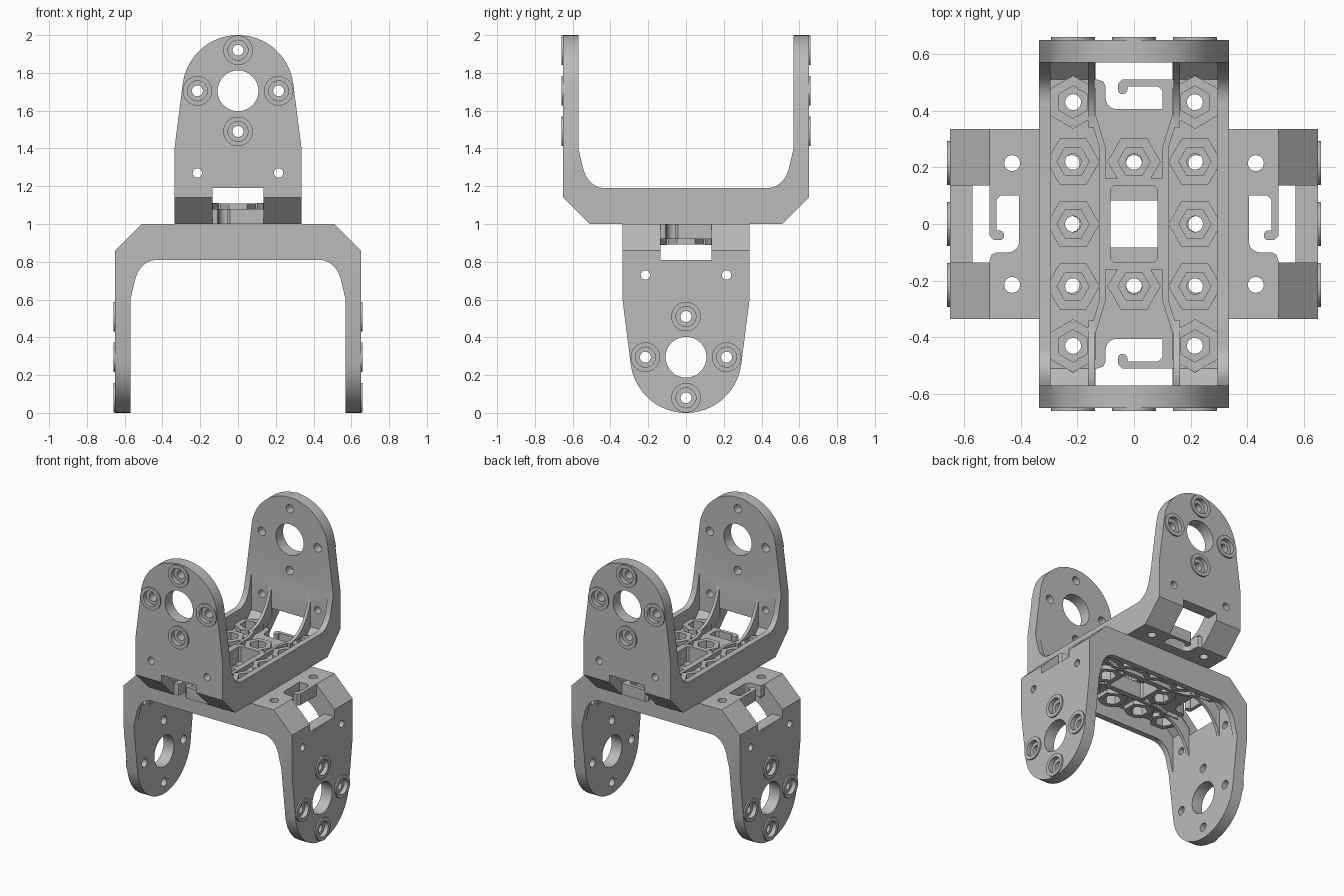
import bpy, bmesh
from math import sin, cos, pi, radians
from mathutils import Matrix

cube = bpy.data.objects.get("Cube")
if cube:
    bpy.data.objects.remove(cube, do_unlink=True)

grey = bpy.data.materials.new("light_grey")
grey.use_nodes = True
colour = (0.5, 0.5, 0.5, 1)
grey.diffuse_color = colour
grey.node_tree.nodes["Principled BSDF"].inputs["Base Color"].default_value = colour

# Main sizes of one bracket, base on z = 0, arms pointing up at +y and -y
HALF_W, WALL_IN = 0.335, 0.295
ARM_OUT, ARM_IN, CHAMFER = 0.65, 0.57, 0.51
FLOOR, RIM, WALL_TOP, HEIGHT = 0.08, 0.11, 0.19, 1.0
HUB_Z, HUB_R, PITCH = 0.705, 0.295, 0.215


def prism(name, points, axis, start, end):
    """Extrude a 2D outline along an axis."""
    place = {"X": lambda u, v: (start, u, v),
             "Y": lambda u, v: (u, start, v),
             "Z": lambda u, v: (u, v, start)}[axis]
    bm = bmesh.new()
    face = bm.faces.new([bm.verts.new(place(u, v)) for u, v in points])
    new = bmesh.ops.extrude_face_region(bm, geom=[face])["geom"]
    shift = [(end - start) * (axis == a) for a in "XYZ"]
    bmesh.ops.translate(bm, vec=shift, verts=[g for g in new if isinstance(g, bmesh.types.BMVert)])
    bmesh.ops.recalc_face_normals(bm, faces=bm.faces)
    mesh = bpy.data.meshes.new(name)
    bm.to_mesh(mesh)
    bm.free()
    obj = bpy.data.objects.new(name, mesh)
    bpy.context.scene.collection.objects.link(obj)
    return obj


def arc(cx, cy, rx, ry, a0, a1, n):
    return [(cx + rx * cos(radians(a0 + (a1 - a0) * i / n)),
             cy + ry * sin(radians(a0 + (a1 - a0) * i / n))) for i in range(n + 1)]


def ring(cx, cy, r, n=32, turn=0):
    return [(cx + r * cos(turn + 2 * pi * i / n), cy + r * sin(turn + 2 * pi * i / n)) for i in range(n)]


def rect(x0, x1, y0, y1):
    return [(x0, y0), (x1, y0), (x1, y1), (x0, y1)]


def mirrored(half):
    """Close a right-hand half outline with its mirror image."""
    return half + [(-u, v) for u, v in reversed(half) if abs(u) > 1e-5]


def combine(target, other, operation):
    """Apply a boolean and throw the operand away."""
    mod = target.modifiers.new("cut", "BOOLEAN")
    mod.operation, mod.solver, mod.object = operation, "EXACT", other
    bpy.context.view_layer.update()
    result = bpy.data.meshes.new_from_object(
        target.evaluated_get(bpy.context.evaluated_depsgraph_get()))
    target.modifiers.clear()
    target.data = result
    bpy.data.objects.remove(other, do_unlink=True)


# U-shaped block with chamfered corners and filleted inside
half = [(CHAMFER, 0), (ARM_OUT, 0.14), (ARM_OUT, HEIGHT), (ARM_IN, HEIGHT), (ARM_IN, 0.40)]
half += arc(0.43, 0.33, 0.118, 0.14, -15, -90, 10)
bracket = prism("upper_bracket", mirrored(half), "X", -HALF_W, HALF_W)


def add(*args):
    combine(bracket, prism("piece", *args), "UNION")


def cut(*args):
    combine(bracket, prism("cutter", *args), "DIFFERENCE")


# Hollow the tray between the side walls
tray = [(CHAMFER, FLOOR), (ARM_IN, 0.14), (ARM_IN, 0.6)]
cut(mirrored(tray), "X", -WALL_IN, WALL_IN)

# Rounded, tapering arm outline
outline = [(HALF_W, -0.1), (HALF_W, 0.41)] + arc(0, HUB_Z, HUB_R, HUB_R, 7, 90, 20)
combine(bracket, prism("outline", mirrored(outline), "Y", -1, 1), "INTERSECT")

# Curved ribs climbing the arms, and low ribs along the floor
curve = arc(0.34, 0.40, 0.235, 0.29, 0, -90, 12)
for sx in (-1, 1):
    for sy in (-1, 1):
        rib = [(0.6, 0.14), (0.6, 0.40)] + curve + [(0.34, 0.05), (0.53, 0.05)]
        add([(sy * u, v) for u, v in rib], "X", sx * 0.14, sx * 0.162)
        low = [(0.1, 0.14), (0.1, 0.27), (0.14, 0.40), (0.162, 0.40), (0.122, 0.27), (0.122, 0.14)]
        add([(sx * u, sy * v) for u, v in low], "Z", 0.05, RIM)
add(rect(-0.122, 0.122, -0.16, 0.16), "Z", 0.04, RIM - 0.002)

# Hexagonal nut seats on the floor
seats = [(sx * PITCH, y, 0) for sx in (-1, 1) for y in (-0.22, 0, 0.22)]
seats += [(0, y, 0) for y in (-0.22, 0.22)]
seats += [(sx * PITCH, y, pi / 6) for sx in (-1, 1) for y in (-0.43, 0.43)]
for x, y, turn in seats:
    add(ring(x, y, 0.094, 6, turn), "Z", 0.03, RIM - 0.001)
for x, y, turn in seats:
    cut(ring(x, y, 0.057, 6, turn), "Z", 0.05, 0.15)
    cut(ring(x, y, 0.028, 24), "Z", -0.1, 0.15)

# Central window
c = 0.012
window = [(0.083 - c, -0.135), (0.083, -0.135 + c), (0.083, 0.135 - c), (0.083 - c, 0.135)]
cut(mirrored(window), "Z", -0.1, 0.2)

# Cable slots through the arm roots, with hook-shaped tongues
hook = [(-0.13, 0.53), (-0.13, 0.51), (-0.108, 0.503), (-0.1, 0.485)]
hook += arc(-0.06, 0.445, 0.04, 0.04, 180, 270, 6)
hook += [(0.1, 0.405), (0.1, 0.47), (0.085, 0.485), (-0.022, 0.485)]
hook += arc(-0.04, 0.475, 0.017, 0.017, 0, -180, 8)
hook += [(-0.057, 0.495), (-0.042, 0.51), (-0.042, 0.53)]
for s in (-1, 1):
    cut(rect(-0.135, 0.135, -0.1, WALL_TOP), "Y", s * CHAMFER, s * 0.8)
    cut([(u, s * v) for u, v in hook], "Z", -0.1, 0.16)

# Screw bosses on the outside of the arms, then every arm hole
screws = [(0, HUB_Z + PITCH), (0, HUB_Z - PITCH), (PITCH, HUB_Z), (-PITCH, HUB_Z)]
for x, z in screws:
    for s in (-1, 1):
        add(ring(x, z, 0.078), "Y", s * 0.62, s * 0.66)
        cut(ring(x, z, 0.053), "Y", s * 0.63, s * 0.7)
    cut(ring(x, z, 0.029, 24), "Y", -0.8, 0.8)
cut(ring(0, HUB_Z, 0.108, 48), "Y", -0.8, 0.8)
for x in (-PITCH, PITCH):
    cut(ring(x, 0.27, 0.025, 24), "Y", -0.8, 0.8)

# Finish the mesh and place the two crossed brackets back to back
mesh = bracket.data
mesh.materials.clear()
mesh.materials.append(grey)
mesh.shade_smooth()
mesh.set_sharp_from_angle(angle=radians(25))
bracket.location.z = 1
lower = bpy.data.objects.new("lower_bracket", mesh)
bpy.context.scene.collection.objects.link(lower)
lower.matrix_world = Matrix(((0, 1, 0, 0), (1, 0, 0, 0), (0, 0, -1, 1), (0, 0, 0, 1)))
